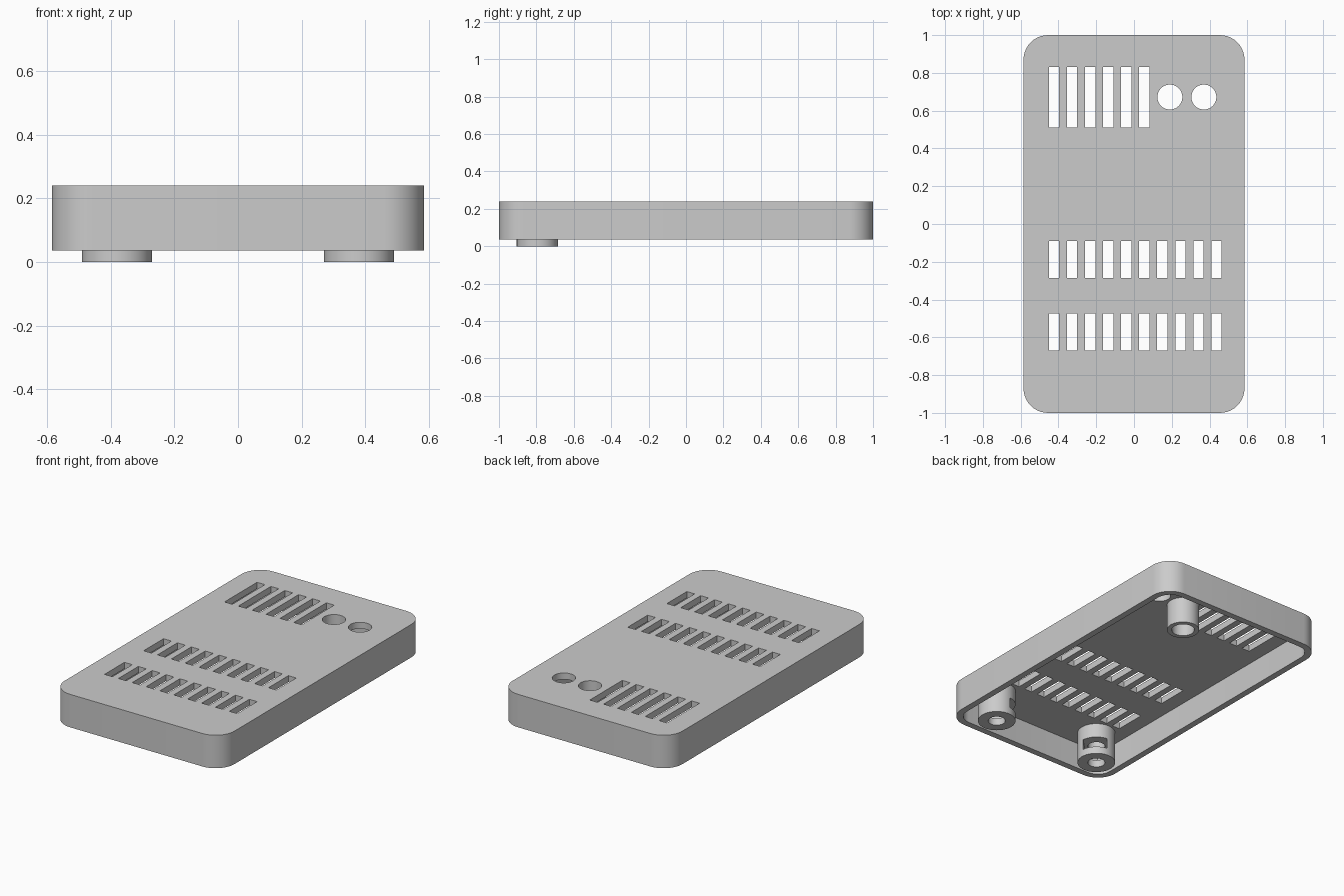
import bpy
import bmesh
from math import sin, cos, pi, radians

old = bpy.data.objects.get("Cube")
if old:
    bpy.data.objects.remove(old, do_unlink=True)

grey = bpy.data.materials.new("Grey plastic")
grey.use_nodes = True
GREY = (0.6, 0.6, 0.6, 1)
grey.diffuse_color = GREY
grey.node_tree.nodes["Principled BSDF"].inputs["Base Color"].default_value = GREY

TOP, CEILING, RIM = 0.24, 0.2, 0.035
WIDTH, LENGTH, WALL, CORNER = 0.585, 1.0, 0.04, 0.13


def rounded_rect(hx, hy, r, steps=10):
    pts = []
    for q, (sx, sy) in enumerate([(1, 1), (-1, 1), (-1, -1), (1, -1)]):
        for i in range(steps + 1):
            a = (q + i / steps) * pi / 2
            pts.append((sx * (hx - r) + r * cos(a), sy * (hy - r) + r * sin(a)))
    return pts


def circle(x, y, r, n=48):
    return [(x + r * cos(2 * pi * i / n), y + r * sin(2 * pi * i / n)) for i in range(n)]


def rect(x, y, hx, hy):
    return [(x - hx, y - hy), (x + hx, y - hy), (x + hx, y + hy), (x - hx, y + hy)]


def prism(name, outlines, z0, z1):
    """Extrude one or more separate outlines from z0 to z1."""
    bm = bmesh.new()
    for pts in outlines:
        face = bm.faces.new([bm.verts.new((x, y, z0)) for x, y in pts])
        out = bmesh.ops.extrude_face_region(bm, geom=[face])
        moved = [v for v in out["geom"] if isinstance(v, bmesh.types.BMVert)]
        bmesh.ops.translate(bm, verts=moved, vec=(0, 0, z1 - z0))
    bmesh.ops.recalc_face_normals(bm, faces=bm.faces)
    mesh = bpy.data.meshes.new(name)
    bm.to_mesh(mesh)
    bm.free()
    mesh.materials.append(grey)
    obj = bpy.data.objects.new(name, mesh)
    bpy.context.collection.objects.link(obj)
    return obj


def activate(obj):
    bpy.ops.object.select_all(action="DESELECT")
    obj.select_set(True)
    bpy.context.view_layer.objects.active = obj


def cut(obj, outlines, z0, z1):
    """Subtract extruded outlines from an object."""
    cutter = prism("cutter", outlines, z0, z1)
    cutter.hide_render = True
    mod = obj.modifiers.new("Cut", "BOOLEAN")
    mod.operation, mod.solver, mod.object = "DIFFERENCE", "EXACT", cutter
    activate(obj)
    bpy.ops.object.modifier_apply(modifier=mod.name)
    bpy.data.objects.remove(cutter, do_unlink=True)


def finish(obj):
    activate(obj)
    bpy.ops.object.shade_smooth_by_angle(angle=radians(30))


# Hollow lid, open underneath
lid = prism("case_lid", [rounded_rect(WIDTH, LENGTH, CORNER)], RIM, TOP)
cut(lid, [rounded_rect(WIDTH - WALL, LENGTH - WALL, CORNER - WALL)], -0.1, CEILING)

# Vent slots in three rows: centre y, half length, count
vents = []
for y, half, count in [(0.67, 0.16, 6), (-0.187, 0.098, 10), (-0.572, 0.098, 10)]:
    vents += [rect(-0.423 + 0.0955 * i, y, 0.027, half) for i in range(count)]

# Two round openings beside the long vents
holes = [circle(x, 0.672, 0.066) for x in (0.19, 0.37)]
cut(lid, vents + holes, 0.15, 0.3)
finish(lid)

# Tube hanging below the inner round opening
tube = prism("opening_tube", [circle(0.19, 0.672, 0.094)], RIM, CEILING + 0.005)
cut(tube, holes[:1], -0.1, 0.3)
finish(tube)

# Front screw posts, each with a blind hole and a nut slot facing inward
for side, name in [(-1, "right"), (1, "left")]:
    px, py = side * 0.38, -0.795
    post = prism(name + "_screw_post", [circle(px, py, 0.11)], 0, CEILING + 0.005)
    cut(post, [circle(px, py, 0.05)], -0.1, 0.17)
    dx, dy = -side * sin(pi / 4), cos(pi / 4)
    profile = [(-0.081, 0), (-0.04, -0.07), (0.15, -0.07), (0.15, 0.07), (-0.04, 0.07)]
    slot = [(px + u * dx - v * dy, py + u * dy + v * dx) for u, v in profile]
    cut(post, [slot], 0.045, 0.11)
    finish(post)
